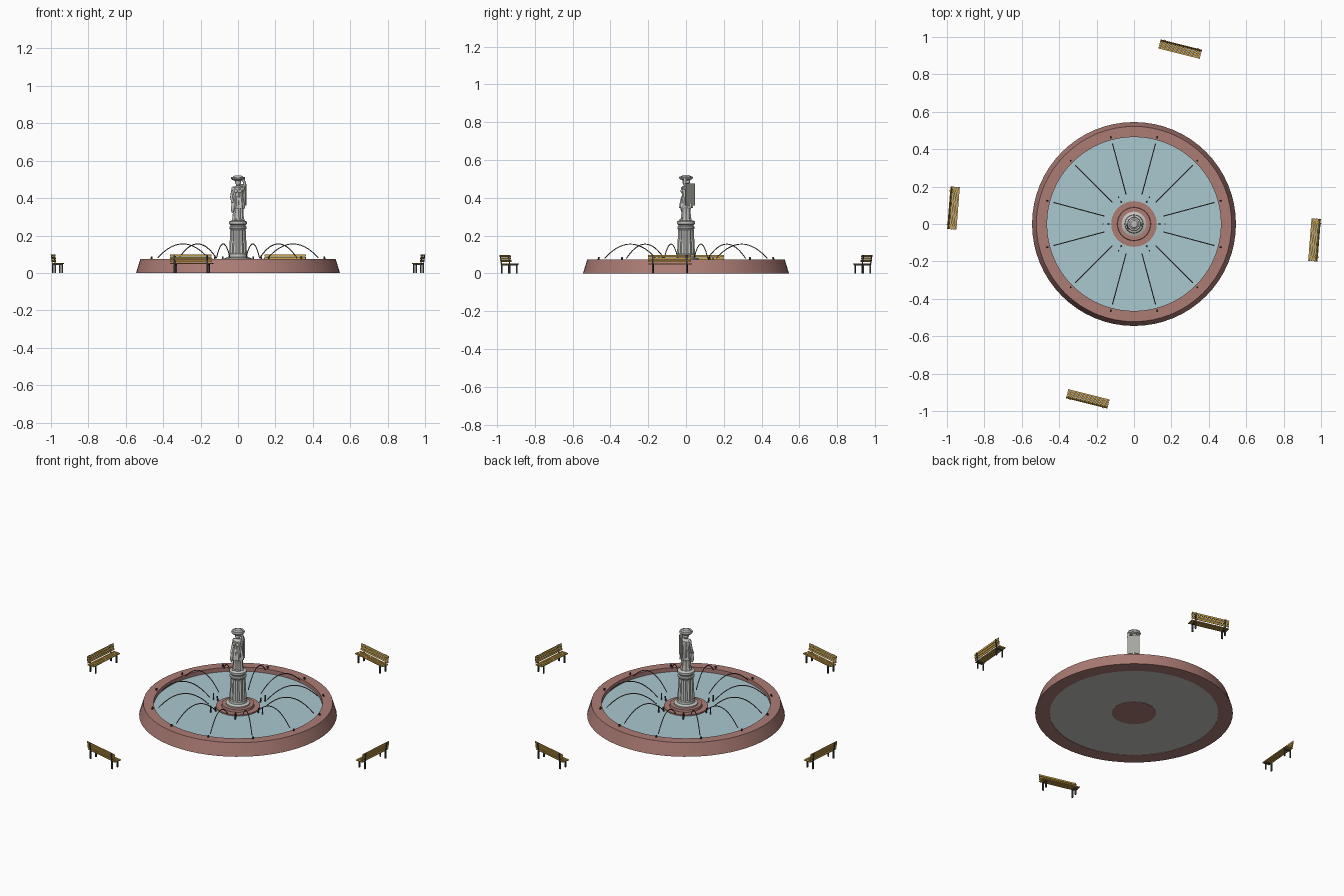
import bpy, bmesh, math
from mathutils import Matrix, Vector

cube = bpy.data.objects.get("Cube")
if cube:
    bpy.data.objects.remove(cube, do_unlink=True)


def material(name, *srgb):
    col = [(c / 255 / 12.92 if c < 11 else ((c / 255 + 0.055) / 1.055) ** 2.4) for c in srgb] + [1]
    m = bpy.data.materials.new(name)
    m.use_nodes = True
    m.diffuse_color = col
    m.node_tree.nodes["Principled BSDF"].inputs["Base Color"].default_value = col
    return m


brick = material("red stone", 172, 124, 117)
water = material("water", 170, 201, 208)
stone = material("pale stone", 196, 196, 192)
cloth = material("grey panel", 165, 166, 158)
metal = material("dark metal", 62, 62, 62)
jet = material("jet brown", 112, 98, 93)
wood = material("yellow wood", 200, 161, 72)


def finish(name, bm, mat, smooth=False):
    bmesh.ops.recalc_face_normals(bm, faces=bm.faces)
    mesh = bpy.data.meshes.new(name)
    bm.to_mesh(mesh)
    bm.free()
    mesh.materials.append(mat)
    ob = bpy.data.objects.new(name, mesh)
    bpy.context.collection.objects.link(ob)
    if smooth:
        bpy.ops.object.select_all(action='DESELECT')
        ob.select_set(True)
        bpy.context.view_layer.objects.active = ob
        bpy.ops.object.shade_smooth_by_angle(angle=math.radians(35))
    return ob


def lathe(name, profile, mat, segs=32, waves=0, depth=0.0, closed=False, smooth=True):
    """Turn (radius, height) points about z; waves adds folds or flutes."""
    bm = bmesh.new()
    rings = []
    for r, z in profile:
        ring = []
        for i in range(segs):
            a = math.tau * i / segs
            rr = r * (1 + depth * math.cos(waves * a))
            ring.append(bm.verts.new((rr * math.cos(a), rr * math.sin(a), z)))
        rings.append(ring)
    pairs = list(zip(rings, rings[1:]))
    if closed:
        pairs.append((rings[-1], rings[0]))
    else:
        bm.faces.new(rings[0])
        bm.faces.new(rings[-1])
    for low, high in pairs:
        for i in range(segs):
            j = (i + 1) % segs
            bm.faces.new((low[i], low[j], high[j], high[i]))
    return finish(name, bm, mat, smooth)


def boxes(name, specs, mat):
    """Specs are (centre, size, tilt about x)."""
    bm = bmesh.new()
    for centre, size, tilt in specs:
        m = Matrix.Translation(centre) @ Matrix.Rotation(tilt, 4, 'X') @ Matrix.Diagonal((*size, 1))
        bmesh.ops.create_cube(bm, size=1, matrix=m)
    return finish(name, bm, mat)


def blob(name, centre, size, mat, turn=0.0):
    bm = bmesh.new()
    m = Matrix.Translation(centre) @ Matrix.Rotation(turn, 4, 'Y') @ Matrix.Diagonal((*size, 1))
    bmesh.ops.create_uvsphere(bm, u_segments=14, v_segments=9, radius=1, matrix=m)
    return finish(name, bm, mat, True)


def tubes(name, paths, radius, mat):
    cu = bpy.data.curves.new(name, 'CURVE')
    cu.dimensions = '3D'
    cu.bevel_depth = radius
    cu.bevel_resolution = 1
    cu.use_fill_caps = True
    for path in paths:
        sp = cu.splines.new('POLY')
        sp.points.add(len(path) - 1)
        for p, co in zip(sp.points, path):
            p.co = (*co, 1)
    tmp = bpy.data.objects.new(name + "_path", cu)
    bpy.context.collection.objects.link(tmp)
    bpy.context.view_layer.update()
    mesh = bpy.data.meshes.new_from_object(tmp.evaluated_get(bpy.context.evaluated_depsgraph_get()))
    bpy.data.objects.remove(tmp, do_unlink=True)
    mesh.materials.clear()
    mesh.materials.append(mat)
    ob = bpy.data.objects.new(name, mesh)
    bpy.context.collection.objects.link(ob)
    return ob


def polar(r, deg, z):
    return Vector((r * math.cos(math.radians(deg)), r * math.sin(math.radians(deg)), z))


# Basin, floor, water and stepped plinth
lathe("basin_rim", [(0.545, 0), (0.522, 0.075), (0.465, 0.075), (0.465, 0)], brick, 64, closed=True)
lathe("basin_floor", [(0.465, 0.002), (0.465, 0.006)], stone, 64)
lathe("water_surface", [(0.465, 0.046), (0.465, 0.05)], water, 64)
lathe("plinth", [(0.122, 0), (0.122, 0.058), (0.09, 0.058), (0.088, 0.072), (0.05, 0.072)], brick, 40)

# Arching jets with rim nozzles, and short spouts round the plinth
angles = range(15, 360, 30)
arcs = []
for a in angles:
    steps = [i / 10 for i in range(-10, 11)]
    arcs.append([polar(0.305 + 0.14 * t, a, 0.155 - 0.075 * t * t) for t in steps])
tubes("water_jets", arcs, 0.0027, jet)
tubes("rim_nozzles", [[polar(0.48, a, 0.07), polar(0.477, a, 0.087)] for a in angles], 0.005, metal)
spouts = []
for a in range(0, 360, 60):
    spouts.append([polar(0.165, a, 0.045), polar(0.165, a, 0.088)])
    spouts.append([polar(0.135, a, 0.045), polar(0.14, a, 0.078)])
tubes("plinth_spouts", spouts, 0.004, metal)

# Pedestal
lathe("pedestal_base", [(0.066, 0.07), (0.066, 0.08), (0.05, 0.086), (0.049, 0.1), (0.044, 0.106)], stone)
lathe("pedestal_shaft", [(0.045, 0.1), (0.039, 0.23)], stone, 48, 12, 0.06, smooth=False)
lathe("pedestal_capital", [(0.036, 0.225), (0.046, 0.238), (0.046, 0.246), (0.041, 0.25), (0.041, 0.256),
                           (0.048, 0.262), (0.048, 0.274), (0.036, 0.28)], stone)

# Robed statue carrying a shallow dish on its head
robe = lathe("robe", [(0.031, 0.278), (0.027, 0.3), (0.025, 0.33), (0.03, 0.365), (0.026, 0.395),
                      (0.021, 0.415), (0.029, 0.44), (0.027, 0.456), (0.01, 0.466), (0.009, 0.475)],
             stone, 48, 9, 0.09)
robe.scale = (1.05, 0.9, 1)
lathe("overskirt", [(0.034, 0.345), (0.031, 0.37), (0.024, 0.405), (0.018, 0.41)], stone, 48, 7, 0.12)
blob("head", (0, -0.003, 0.483), (0.014, 0.016, 0.019), stone)
blob("hair", (0, 0.006, 0.486), (0.017, 0.016, 0.017), stone)
lathe("dish", [(0.016, 0.492), (0.033, 0.499), (0.037, 0.507), (0.034, 0.514), (0.026, 0.514), (0.018, 0.52)],
      stone, 40, 10, 0.04)
for side in (-1, 1):
    blob("shoulder", (0.025 * side, 0, 0.45), (0.01, 0.011, 0.012), stone)
    blob("bust", (0.011 * side, -0.02, 0.437), (0.01, 0.009, 0.01), stone)
    blob("foot", (0.012 * side, -0.022, 0.283), (0.008, 0.014, 0.006), stone)
tubes("raised_arm", [[(0.026, 0, 0.45), (0.036, -0.006, 0.475), (0.028, -0.006, 0.503)]], 0.0075, stone)
tubes("lowered_arm", [[(-0.027, 0, 0.45), (-0.035, -0.004, 0.405), (-0.028, -0.024, 0.375)]], 0.0075, stone)
blob("carried_drapery", (-0.026, -0.018, 0.355), (0.011, 0.012, 0.034), stone, 0.15)
panel = boxes("back_panel", [((0, 0.029, 0.418), (0.066, 0.008, 0.116), 0)], cloth)
panel.rotation_euler.z = -math.pi / 4

# Benches: slatted wood on dark frames, each facing the fountain
slats = [((0, -0.02 + 0.0115 * i, 0.05), (0.228, 0.0095, 0.005), 0) for i in range(4)]
slats += [((0, 0.0185 + 0.002 * i, 0.065 + 0.014 * i), (0.228, 0.004, 0.011), -0.14) for i in range(3)]
frame = []
for x in (-0.09, 0.09):
    frame += [((x, -0.019, 0.023), (0.008, 0.007, 0.046), 0),
              ((x, 0.019, 0.023), (0.008, 0.007, 0.046), 0),
              ((x, -0.001, 0.044), (0.008, 0.044, 0.006), 0),
              ((x, 0.0235, 0.072), (0.008, 0.004, 0.052), -0.14)]
slat_mesh = boxes("bench_slats", slats, wood)
frame_mesh = boxes("bench_frame", frame, metal)
places = [(0.247, 0.935, -14), (-0.247, -0.935, 166), (-0.965, 0.085, 85.5), (0.965, -0.085, 265.5)]
for i, (x, y, deg) in enumerate(places):
    for part in (slat_mesh, frame_mesh):
        ob = part
        if i:
            ob = bpy.data.objects.new(part.name, part.data)
            bpy.context.collection.objects.link(ob)
        ob.location = (x, y, 0)
        ob.rotation_euler.z = math.radians(deg)
